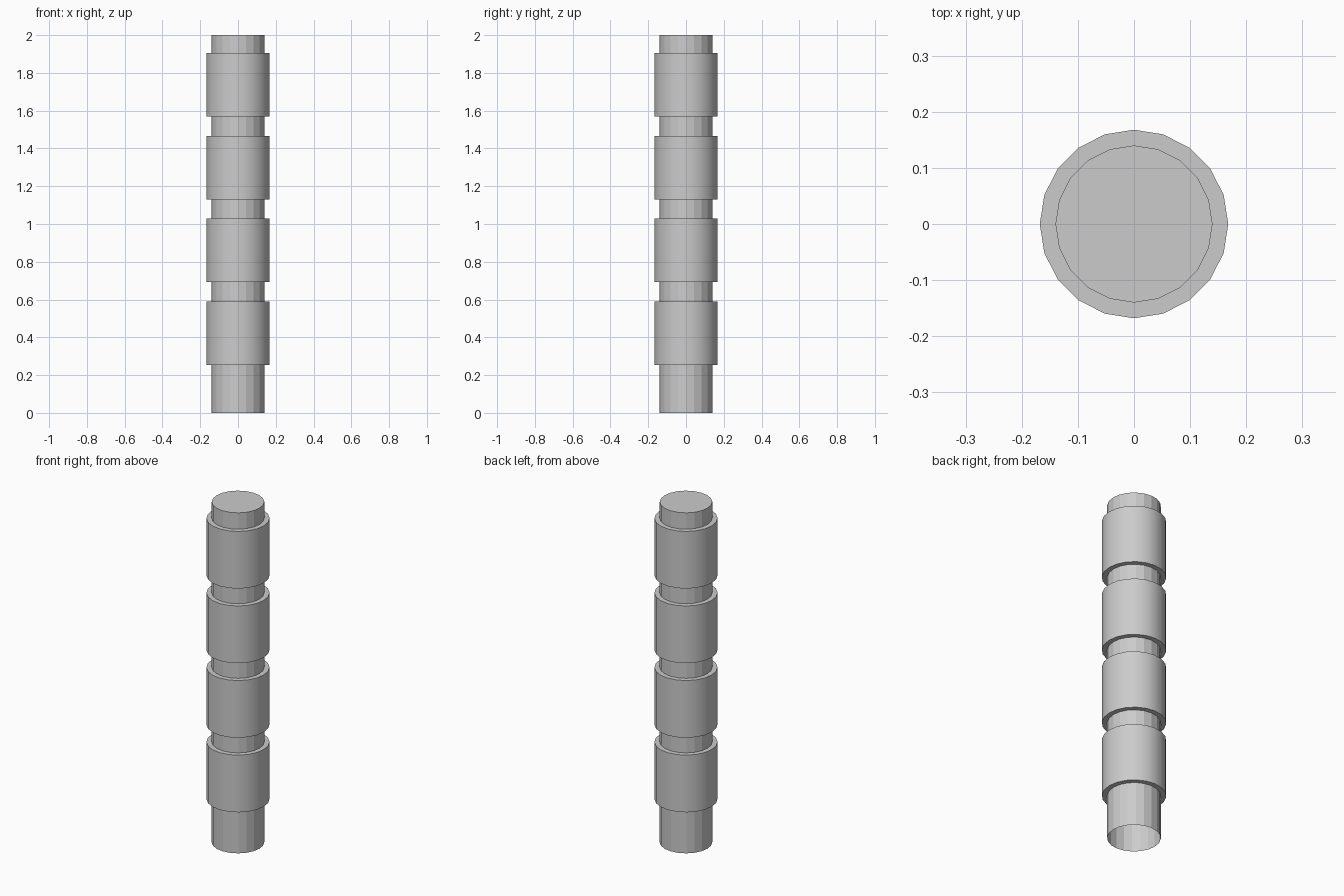
import bpy, bmesh, math

if "Cube" in bpy.data.objects:
    bpy.data.objects.remove(bpy.data.objects["Cube"])

SIDES = 20


def lathe(name, profile, cap_top=False, smooth=False):
    """Revolve (radius, z) points into a faceted surface around z."""
    bm = bmesh.new()
    rings = [[bm.verts.new((r * math.cos(2 * math.pi * i / SIDES),
                            r * math.sin(2 * math.pi * i / SIDES), z))
              for i in range(SIDES)] for r, z in profile]
    for a, b in zip(rings, rings[1:]):
        for i in range(SIDES):
            j = (i + 1) % SIDES
            bm.faces.new((a[i], a[j], b[j], b[i]))
    if cap_top:
        bm.faces.new(rings[-1])
    mesh = bpy.data.meshes.new(name)
    bm.to_mesh(mesh)
    bm.free()
    obj = bpy.data.objects.new(name, mesh)
    bpy.context.collection.objects.link(obj)
    if smooth:
        bpy.ops.object.select_all(action='DESELECT')
        obj.select_set(True)
        bpy.context.view_layer.objects.active = obj
        bpy.ops.object.shade_smooth_by_angle(angle=math.radians(35))
    return obj


CORE_R, SLEEVE_R = 0.14, 0.168

# Core tube: closed on top, open underneath
lathe("core_tube", [(CORE_R, 0), (CORE_R, 2)], cap_top=True)

# Four evenly spaced sleeves around the core
for n in range(4):
    z0 = 0.254 + 0.438 * n
    z1 = z0 + 0.336
    lathe(f"sleeve_{n + 1}",
          [(CORE_R, z0), (SLEEVE_R, z0), (SLEEVE_R, z1), (CORE_R, z1)],
          smooth=True)
